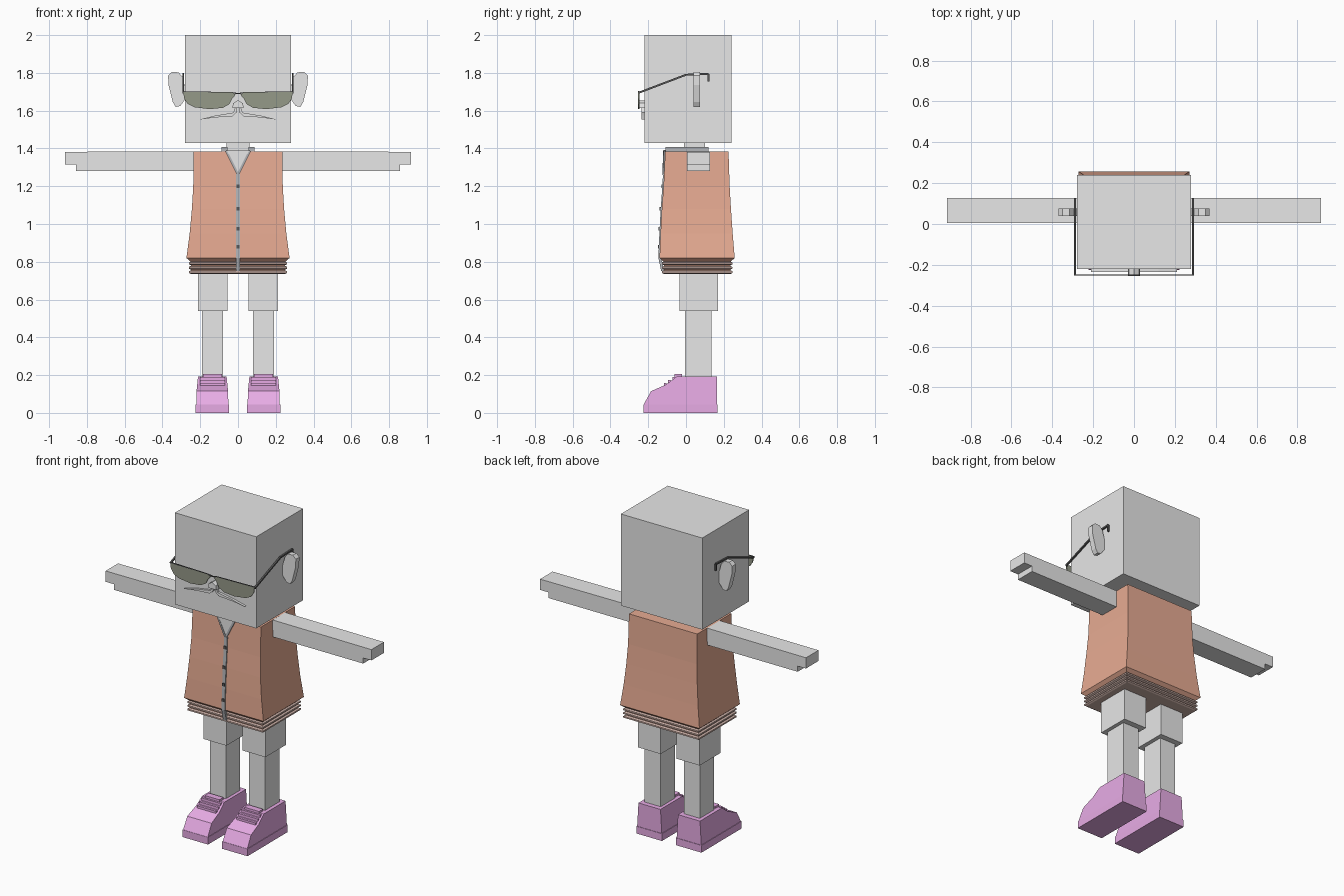
import bpy, bmesh
from mathutils import Vector

if "Cube" in bpy.data.objects:
    bpy.data.objects.remove(bpy.data.objects["Cube"], do_unlink=True)


def material(name, rgb):
    m = bpy.data.materials.new(name)
    m.use_nodes = True
    m.diffuse_color = (*rgb, 1)
    m.node_tree.nodes["Principled BSDF"].inputs["Base Color"].default_value = (*rgb, 1)
    return m


GREY = material("pale_grey", (0.8, 0.8, 0.8))
ORANGE = material("terracotta", (0.88, 0.45, 0.32))
TAUPE = material("hem_taupe", (0.62, 0.45, 0.40))
PINK = material("shoe_pink", (0.88, 0.45, 0.86))
LENS = material("lens_olive", (0.30, 0.32, 0.25))
DARK = material("dark_frame", (0.10, 0.10, 0.10))
STEEL = material("zip_grey", (0.45, 0.46, 0.48))


def finish(name, bm, mat):
    bmesh.ops.recalc_face_normals(bm, faces=bm.faces)
    me = bpy.data.meshes.new(name)
    bm.to_mesh(me)
    bm.free()
    me.materials.append(mat)
    ob = bpy.data.objects.new(name, me)
    bpy.context.collection.objects.link(ob)
    return ob


def skin(name, rings, mat):
    """Join equal loops of points into a closed solid."""
    bm = bmesh.new()
    loops = [[bm.verts.new(p) for p in r] for r in rings]
    for a, b in zip(loops, loops[1:]):
        for i in range(len(a)):
            j = (i + 1) % len(a)
            bm.faces.new((a[i], a[j], b[j], b[i]))
    bm.faces.new(loops[0])
    bm.faces.new(loops[-1])
    return finish(name, bm, mat)


def loft(name, levels, mat):
    """Rectangles stacked in z: (z, x0, x1, y0, y1)."""
    return skin(name, [[(a, c, z), (b, c, z), (b, d, z), (a, d, z)]
                       for z, a, b, c, d in levels], mat)


def box(name, x, y, z, mat):
    return loft(name, [(h, *x, *y) for h in z], mat)


def plate(name, pts, y, mat):
    """Outline in x, z pushed along y."""
    return skin(name, [[(px, d, pz) for px, pz in pts] for d in y], mat)


def bar(name, path, size, mat):
    """Square rod along a path."""
    for i, (a, b) in enumerate(zip(path, path[1:])):
        a, b = Vector(a), Vector(b)
        q = (b - a).to_track_quat('Z', 'Y')
        u, v = q @ Vector((size, 0, 0)), q @ Vector((0, size, 0))
        skin(f"{name}_{i}", [[p + u + v, p - u + v, p - u - v, p + u - v]
                             for p in (a, b)], mat)


# Head and neck
box("head", (-0.28, 0.28), (-0.22, 0.24), (1.43, 2.0), GREY)
box("neck", (-0.06, 0.06), (-0.01, 0.10), (1.37, 1.44), GREY)
plate("nose", [(-0.03, 1.615), (0.03, 1.615), (0.025, 1.64), (0, 1.655), (-0.025, 1.64)],
      (-0.255, -0.21), GREY)

# Jacket body
profile = [(0.82, 0.273, -0.14, 0.258), (0.95, 0.256, -0.135, 0.247),
           (1.08, 0.244, -0.128, 0.238), (1.2, 0.237, -0.119, 0.231),
           (1.385, 0.235, -0.11, 0.225)]
levels = [(z, -w, w, f, b) for z, w, f, b in profile]
loft("jacket", [(0.80, -0.25, 0.25, -0.118, 0.235)] + levels, ORANGE)

# Ribbed hem
box("hem_core", (-0.25, 0.25), (-0.117, 0.235), (0.738, 0.81), ORANGE)
for i in range(3):
    z = 0.736 + i * 0.023
    loft(f"hem_rib_{i}", [(z, -0.25, 0.25, -0.117, 0.236), (z + 0.005, -0.26, 0.26, -0.127, 0.246),
                          (z + 0.014, -0.26, 0.26, -0.127, 0.246),
                          (z + 0.019, -0.25, 0.25, -0.117, 0.236)], TAUPE)

# Neck opening, zip and buttons
plate("shirt_vee", [(0, 1.26), (0.06, 1.39), (-0.06, 1.39)], (-0.121, -0.105), GREY)
loft("zip", [(z, -0.011, 0.011, f - 0.006, f + 0.01)
             for z, w, f, b in [(0.75, 0, -0.125, 0)] + profile[:-1]]
     + [(1.265, -0.011, 0.011, -0.122, -0.106)], STEEL)
for i, (z, y) in enumerate([(0.88, -0.138), (0.975, -0.134), (1.08, -0.128), (1.2, -0.119)]):
    box(f"button_{i}", (-0.009, 0.009), (y - 0.011, y), (z - 0.009, z + 0.009), DARK)

for side, s in (("left", 1), ("right", -1)):
    # Ear
    plate(f"{side}_ear", [(s * x, z) for x, z in
                          [(0.27, 1.69), (0.295, 1.78), (0.315, 1.803), (0.35, 1.805),
                           (0.37, 1.785), (0.368, 1.735), (0.345, 1.645), (0.33, 1.62),
                           (0.305, 1.625), (0.28, 1.66)]], (0.04, 0.075), GREY)
    # Moustache half
    plate(f"{side}_moustache", [(s * x, z) for x, z in
                                [(0.006, 1.62), (0.015, 1.62), (0.024, 1.59), (0.12, 1.574),
                                 (0.21, 1.552), (0.12, 1.564), (0.03, 1.57), (0.008, 1.59)]],
          (-0.235, -0.215), GREY)
    # Glasses
    plate(f"{side}_lens", [(s * x, z) for x, z in
                           [(0.012, 1.685), (0.03, 1.695), (0.29, 1.70), (0.285, 1.665),
                            (0.265, 1.635), (0.23, 1.618), (0.15, 1.608), (0.08, 1.615),
                            (0.045, 1.635), (0.03, 1.665)]], (-0.253, -0.247), LENS)
    bar(f"{side}_temple", [(s * 0.29, -0.25, 1.695), (s * 0.29, 0, 1.79),
                           (s * 0.29, 0.12, 1.795), (s * 0.29, 0.12, 1.755)], 0.005, DARK)
    bar(f"{side}_brow_rim", [(0, -0.25, 1.69), (s * 0.03, -0.25, 1.695),
                             (s * 0.293, -0.25, 1.70)], 0.003, DARK)
    # Collar
    bar(f"{side}_lapel_edge", [(0, -0.119, 1.262), (s * 0.062, -0.114, 1.388)], 0.006, STEEL)
    box(f"{side}_collar", sorted((s * 0.055, s * 0.088)), (-0.108, 0.12), (1.38, 1.408), STEEL)
    # Arm with stepped hand
    plate(f"{side}_arm", [(s * x, z) for x, z in
                          [(0.2, 1.28), (0.858, 1.28), (0.858, 1.315), (0.915, 1.315),
                           (0.915, 1.382), (0.2, 1.385)]], (0.005, 0.128), GREY)
    # Leg
    box(f"{side}_shorts_leg", sorted((s * 0.055, s * 0.213)), (-0.035, 0.17), (0.54, 0.76), GREY)
    box(f"{side}_shin", sorted((s * 0.08, s * 0.19)), (-0.005, 0.135), (0.17, 0.55), GREY)
    # Shoe: sole, upper with sloped toe, laces
    mid = s * 0.136
    box(f"{side}_sole", (mid - 0.088, mid + 0.088), (-0.226, 0.168), (0, 0.045), PINK)
    outline = [(0.165, 0.04), (0.165, 0.192), (-0.05, 0.192), (-0.105, 0.15),
               (-0.185, 0.115), (-0.224, 0.045)]
    skin(f"{side}_shoe", [[(mid + t * (0.085 - 0.1 * max(0, z - 0.1)), y, z) for y, z in outline]
                          for t in (-1, 1)], PINK)
    box(f"{side}_shoe_tongue", (mid - 0.05, mid + 0.05), (-0.06, -0.02), (0.15, 0.205), PINK)
    for i in range(3):
        y, z = -0.065 - i * 0.022, 0.184 - i * 0.016
        box(f"{side}_lace_{i}", (mid - 0.066, mid + 0.066), (y - 0.007, y + 0.007),
            (z - 0.012, z + 0.007), PINK)
